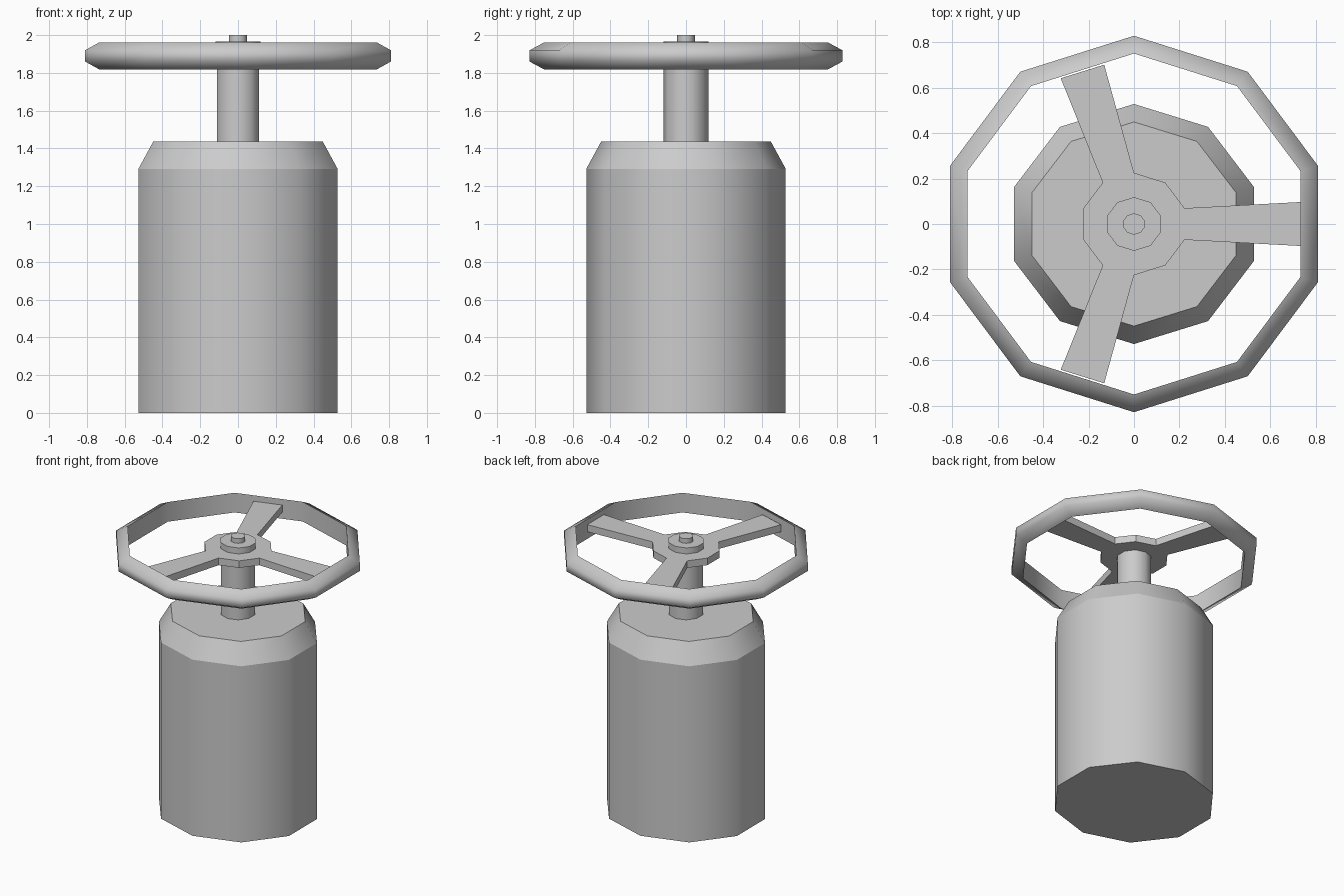
import bpy
import bmesh
from math import sin, cos, pi, radians

SIDES = 10

cube = bpy.data.objects.get("Cube")
if cube:
    bpy.data.objects.remove(cube, do_unlink=True)

grey = bpy.data.materials.new("plain grey")
grey.use_nodes = True
grey.diffuse_color = (0.6, 0.6, 0.6, 1)
bsdf = next(n for n in grey.node_tree.nodes if n.type == 'BSDF_PRINCIPLED')
bsdf.inputs["Base Color"].default_value = (0.6, 0.6, 0.6, 1)


def finish(bm, name):
    bmesh.ops.recalc_face_normals(bm, faces=bm.faces)
    mesh = bpy.data.meshes.new(name)
    bm.to_mesh(mesh)
    bm.free()
    mesh.materials.append(grey)
    obj = bpy.data.objects.new(name, mesh)
    bpy.context.scene.collection.objects.link(obj)
    return obj


def lathe(name, profile, stretch=1.0, ring=False, sharp=None):
    """Spin (radius, z) points into a ten-sided part; a ring is closed, else capped.
    sharp lists the profile points whose loops stay hard (all by default)."""
    bm = bmesh.new()
    angles = [pi / 2 + k * 2 * pi / SIDES for k in range(SIDES)]
    loops = [[bm.verts.new((r * cos(a) * stretch, r * sin(a), z)) for a in angles]
             for r, z in profile]
    pairs = list(zip(loops, loops[1:]))
    if ring:
        pairs.append((loops[-1], loops[0]))
    for low, high in pairs:
        for k in range(SIDES):
            n = (k + 1) % SIDES
            bm.faces.new((low[k], low[n], high[n], high[k])).smooth = True
    if not ring:
        bm.faces.new(loops[0])
        bm.faces.new(loops[-1])
    for i, loop in enumerate(loops):
        if sharp is None or i in sharp:
            for k in range(SIDES):
                bm.edges.get((loop[k], loop[(k + 1) % SIDES])).smooth = False
    return finish(bm, name)


# Body with chamfered shoulder
lathe("body", [(0.528, 0), (0.528, 1.292), (0.449, 1.437)], 1.05)

# Stem carrying the wheel
lathe("stem", [(0.118, 1.43), (0.118, 1.89)])

# Wheel rim: flat inner wall, rounded outside
lathe("wheel_rim",
      [(0.75, 1.818), (0.828, 1.86), (0.828, 1.92), (0.75, 1.962)],
      1.028, ring=True, sharp=(0, 3))

# Hub plate with three tapered spokes growing from alternate sides
bm = bmesh.new()
outline = []
for k in range(SIDES):
    mid = 36 * k
    outline.append((0.225, mid - 18))
    if mid in (0, 108, 252):
        outline += [(0.712, mid - 7.8), (0.712, mid + 7.8)]
plate = bm.faces.new([bm.verts.new((r * cos(radians(a)) * 1.04, r * sin(radians(a)), 1.87))
                      for r, a in outline])
extruded = bmesh.ops.extrude_face_region(bm, geom=[plate], use_keep_orig=True)
top = [v for v in extruded["geom"] if isinstance(v, bmesh.types.BMVert)]
bmesh.ops.translate(bm, verts=top, vec=(0, 0, 0.052))
finish(bm, "hub_and_spokes")

# Washer and pin on top of the hub
lathe("washer", [(0.118, 1.91), (0.118, 1.966)], 1.05)
lathe("pin", [(0.047, 1.95), (0.047, 2.0)], 1.05)
